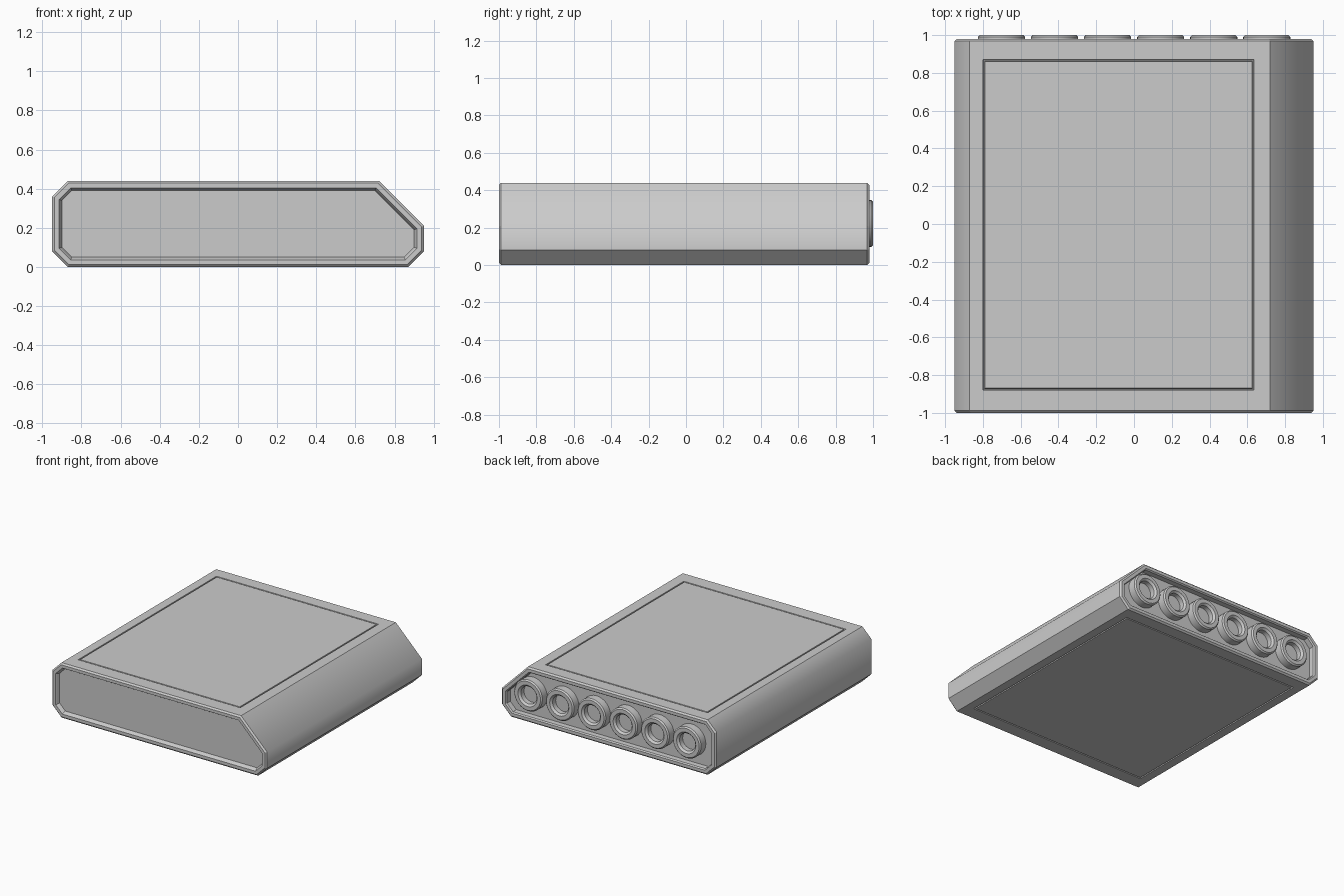
import bpy, bmesh, math
from mathutils import Vector

if "Cube" in bpy.data.objects:
    bpy.data.objects.remove(bpy.data.objects["Cube"], do_unlink=True)

grey = bpy.data.materials.new("plain_grey")
grey.use_nodes = True
grey.diffuse_color = (0.6, 0.6, 0.6, 1)
grey.node_tree.nodes["Principled BSDF"].inputs["Base Color"].default_value = (0.6, 0.6, 0.6, 1)


def make_object(name, bm):
    mesh = bpy.data.meshes.new(name)
    bm.to_mesh(mesh)
    bm.free()
    mesh.materials.append(grey)
    obj = bpy.data.objects.new(name, mesh)
    bpy.context.collection.objects.link(obj)
    return obj


def inset_outline(points, d):
    """Move every edge of a convex counter-clockwise outline inward by d."""
    result = []
    for i, p in enumerate(points):
        a = (p - points[i - 1]).normalized()
        b = (points[(i + 1) % len(points)] - p).normalized()
        na, nb = Vector((-a.y, a.x)), Vector((-b.y, b.x))
        result.append(p + (na + nb) * d / (1 + na.dot(nb)))
    return result


# Case: chamfered outline lofted front to back, with a recess at both ends
outline = [Vector(p) for p in ((-0.87, 0), (0.87, 0), (0.95, 0.08), (0.95, 0.21),
                               (0.72, 0.44), (-0.87, 0.44), (-0.95, 0.36), (-0.95, 0.08))]
stations = [(-0.97, 0.05), (-0.99, 0.042), (-1, 0.036), (-1, 0.012), (-0.988, 0),
            (0.968, 0), (0.98, 0.012), (0.98, 0.036), (0.97, 0.044), (0.93, 0.046)]
bm = bmesh.new()
loops = [[bm.verts.new((p.x, y, p.y)) for p in inset_outline(outline, d)] for y, d in stations]
for first, second in zip(loops, loops[1:]):
    for i in range(len(first)):
        j = (i + 1) % len(first)
        bm.faces.new((first[i], first[j], second[j], second[i]))
bm.faces.new(loops[0])
bm.faces.new(loops[-1])
bmesh.ops.recalc_face_normals(bm, faces=bm.faces)
bm.normal_update()

# Long sides blend softly into their chamfers
for e in bm.edges:
    long_edge = abs(e.verts[0].co.y - e.verts[1].co.y) > 1
    e.smooth = long_edge and 0.1 < e.verts[0].co.z < 0.4
for f in bm.faces:
    f.smooth = True

# Grooved panels on the top and bottom
flats = [f for f in bm.faces if abs(f.normal.z) > 0.99 and f.calc_area() > 1]
for face in flats:
    right = 0.635 if face.normal.z > 0 else 0.80
    bmesh.ops.inset_individual(bm, faces=[face], thickness=0.05)
    middle = face.calc_center_median()
    for v in face.verts:
        v.co.x = right if v.co.x > middle.x else -0.80
        v.co.y = 0.87 if v.co.y > middle.y else -0.88
    for width, depth in ((0.004, -0.012), (0.007, 0), (0.004, 0.012)):
        bmesh.ops.inset_individual(bm, faces=[face], thickness=width, depth=depth)
for e in bm.edges:
    if all(abs(f.normal.z) > 0.99 or f.calc_area() < 0.05 for f in e.link_faces):
        e.smooth = False
make_object("case", bm)

# Row of six round sockets at the back
ring_profile = [(0.125, 0.93), (0.125, 0.99), (0.115, 1.0), (0.085, 1.0), (0.07, 0.985), (0.07, 0.945)]
SIDES = 32
for n in range(6):
    x = -0.702 + n * 0.281
    bm = bmesh.new()
    rings = []
    for r, y in ring_profile:
        angles = [math.tau * k / SIDES for k in range(SIDES)]
        rings.append([bm.verts.new((x + r * math.cos(a), y, 0.222 + r * math.sin(a))) for a in angles])
    for first, second in zip(rings, rings[1:]):
        for i in range(SIDES):
            j = (i + 1) % SIDES
            bm.faces.new((first[i], second[i], second[j], first[j]))
    bm.faces.new(rings[0])
    bm.faces.new(rings[-1])
    bmesh.ops.recalc_face_normals(bm, faces=bm.faces)
    socket = make_object(f"socket_{n + 1}", bm)
    bpy.ops.object.select_all(action="DESELECT")
    socket.select_set(True)
    bpy.context.view_layer.objects.active = socket
    bpy.ops.object.shade_smooth_by_angle(angle=math.radians(30))
